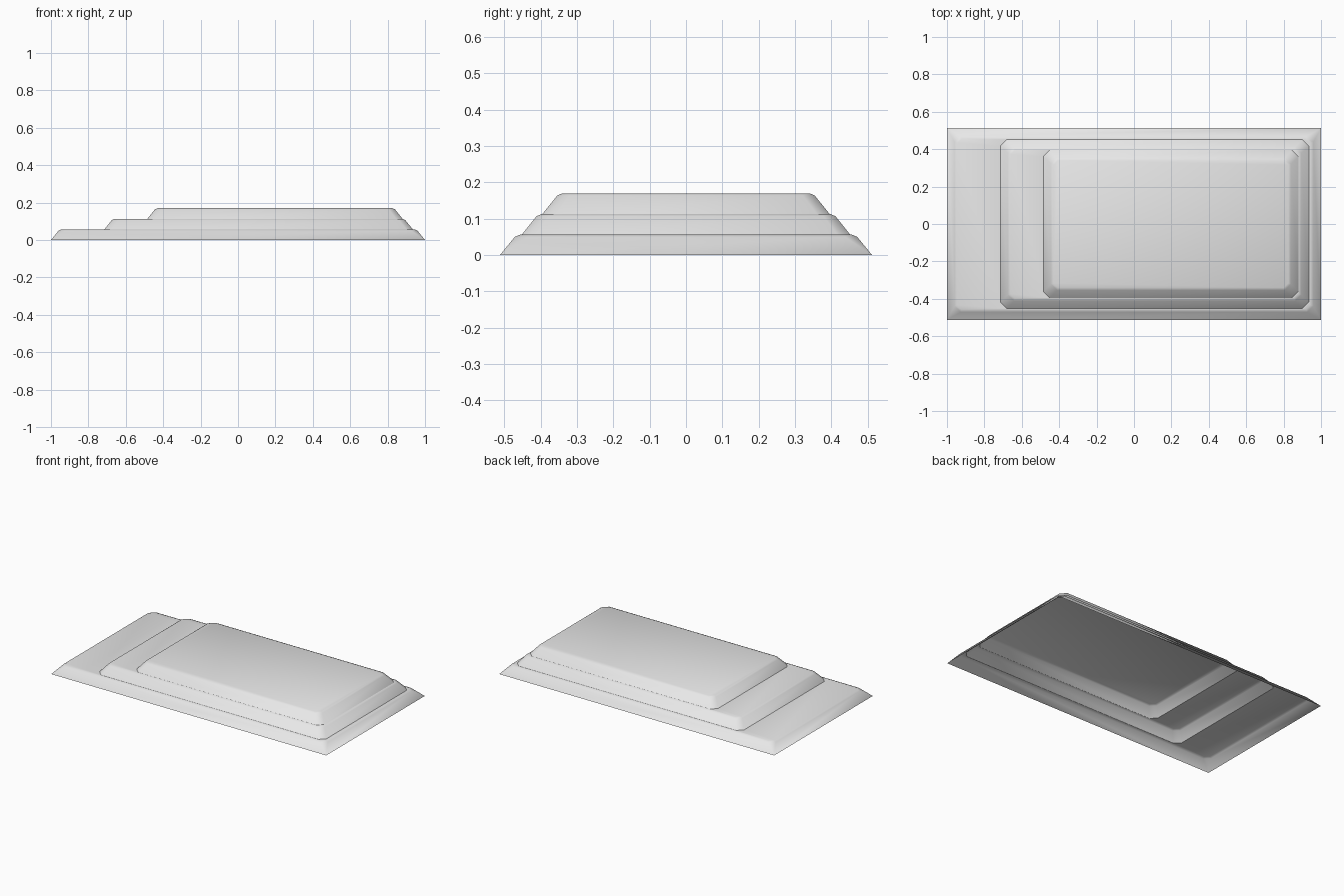
import bpy
import bmesh
import math

if "Cube" in bpy.data.objects:
    bpy.data.objects.remove(bpy.data.objects["Cube"], do_unlink=True)

grey = bpy.data.materials.new("plain_grey")
grey.use_nodes = True
grey.diffuse_color = (0.8, 0.8, 0.8, 1)
grey.node_tree.nodes["Principled BSDF"].inputs["Base Color"].default_value = (0.8, 0.8, 0.8, 1)


def outline(x0, x1, y, z, cut):
    """Rectangle with chamfered corners, counter-clockwise from above."""
    return [(x0 + cut, -y, z), (x1 - cut, -y, z), (x1, -y + cut, z), (x1, y - cut, z),
            (x1 - cut, y, z), (x0 + cut, y, z), (x0, y - cut, z), (x0, -y + cut, z)]


# Each tier: name, left end, right end, half depth, bottom, top, foot chamfer
tiers = [
    ("bottom_tier", -1.0, 1.0, 0.512, 0.0, 0.056, 0.0),
    ("middle_tier", -0.715, 0.935, 0.452, 0.056, 0.113, 0.035),
    ("top_tier", -0.485, 0.88, 0.395, 0.113, 0.17, 0.035),
]


def tier_foot(tier):
    name, x0, x1, y, low, high, cut = tier
    return outline(x0, x1, y, low, cut)


def build_tier(tier, above):
    name, x0, x1, y, low, high, cut = tier
    # Sloped wall, then a softened shoulder
    rings = [tier_foot(tier)]
    for inset, z, corner in ((0.041, high - 0.006, 0.033), (0.055, high, 0.024)):
        rings.append(outline(x0 + inset, x1 - inset, y - inset, z, corner))
    # The tread reaches the foot of the tier above
    if above:
        rings.append(tier_foot(above))

    bm = bmesh.new()
    loops = [[bm.verts.new(p) for p in ring] for ring in rings]
    for a, b in zip(loops, loops[1:]):
        for i in range(len(a)):
            j = (i + 1) % len(a)
            bm.faces.new((a[i], a[j], b[j], b[i]))
    if not above:
        bm.faces.new(loops[-1])
    bmesh.ops.remove_doubles(bm, verts=bm.verts[:], dist=0.0001)

    mesh = bpy.data.meshes.new(name)
    bm.to_mesh(mesh)
    bm.free()
    mesh.materials.append(grey)
    obj = bpy.data.objects.new(name, mesh)
    bpy.context.collection.objects.link(obj)
    return obj


# Open-bottomed stepped shell
parts = [build_tier(t, above) for t, above in zip(tiers, tiers[1:] + [None])]

bpy.ops.object.select_all(action="DESELECT")
for part in parts:
    part.select_set(True)
bpy.context.view_layer.objects.active = parts[0]
bpy.ops.object.shade_smooth_by_angle(angle=math.radians(40))
